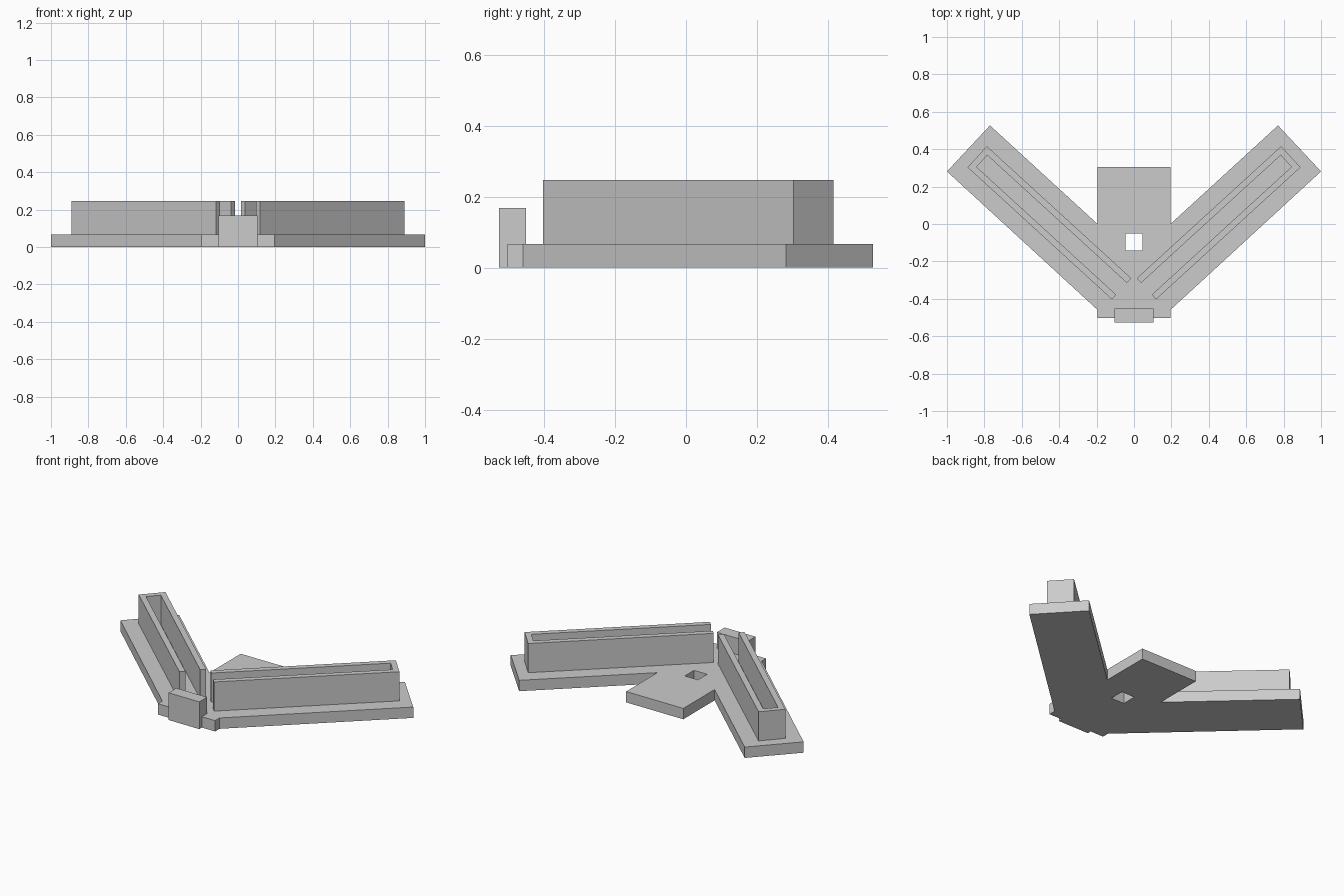
import bpy, bmesh
from mathutils import Vector

cube = bpy.data.objects.get("Cube")
if cube:
    bpy.data.objects.remove(cube, do_unlink=True)

grey = bpy.data.materials.new("plain grey")
colour = (0.6, 0.6, 0.6, 1)
grey.diffuse_color = colour
grey.use_nodes = True
grey.node_tree.nodes["Principled BSDF"].inputs["Base Color"].default_value = colour


def slab(name, loops, bottom, top):
    """Fill closed outlines (later ones are holes) and thicken from bottom to top."""
    bm = bmesh.new()
    edges = []
    for loop in loops:
        verts = [bm.verts.new((x, y, 0)) for x, y in loop]
        edges += [bm.edges.new((v, verts[i - 1])) for i, v in enumerate(verts)]
    bmesh.ops.triangle_fill(bm, edges=edges, use_beauty=True, normal=(0, 0, 1))
    bmesh.ops.recalc_face_normals(bm, faces=bm.faces)
    mesh = bpy.data.meshes.new(name)
    bm.to_mesh(mesh)
    bm.free()
    mesh.materials.append(grey)
    obj = bpy.data.objects.new(name, mesh)
    bpy.context.collection.objects.link(obj)
    obj.location.z = (bottom + top) / 2
    thick = obj.modifiers.new("Thickness", 'SOLIDIFY')
    thick.thickness = top - bottom
    thick.offset = 0
    return obj


def rect(x0, x1, y0, y1):
    return [(x0, y0), (x1, y0), (x1, y1), (x0, y1)]


BASE_TOP, WALL_TOP, TAB_TOP = 0.067, 0.247, 0.168

# Base plate: two splayed arms, a rear tongue, a front notch and a square hole
half = [(0.105, -0.451), (0.105, -0.502), (0.195, -0.502), (0.195, -0.459),
        (1.0, 0.281), (0.77, 0.527), (0.195, 0.0), (0.195, 0.305)]
outline = half + [(-x, y) for x, y in reversed(half)]
slab("base_plate", [outline, rect(-0.045, 0.045, -0.142, -0.052)], 0, BASE_TOP)

# Front tab
slab("front_tab", [rect(-0.105, 0.105, -0.527, -0.451)], 0, TAB_TOP)

# U-shaped channel walls on each arm, open toward the middle
start = Vector((0.118, -0.403))
along = Vector((0.772, 0.706))
length = along.length
along.normalize()
across = Vector((-along.y, along.x))
width, wall = 0.153, 0.034
profile = [(0, 0), (length, 0), (length, width), (0, width),
           (0, width - wall), (length - wall, width - wall),
           (length - wall, wall), (0, wall)]
points = [start + along * u + across * v for u, v in profile]
for side, sign in (("left", 1), ("right", -1)):
    slab(side + "_channel_wall", [[(sign * p.x, p.y) for p in points]],
         BASE_TOP, WALL_TOP)
